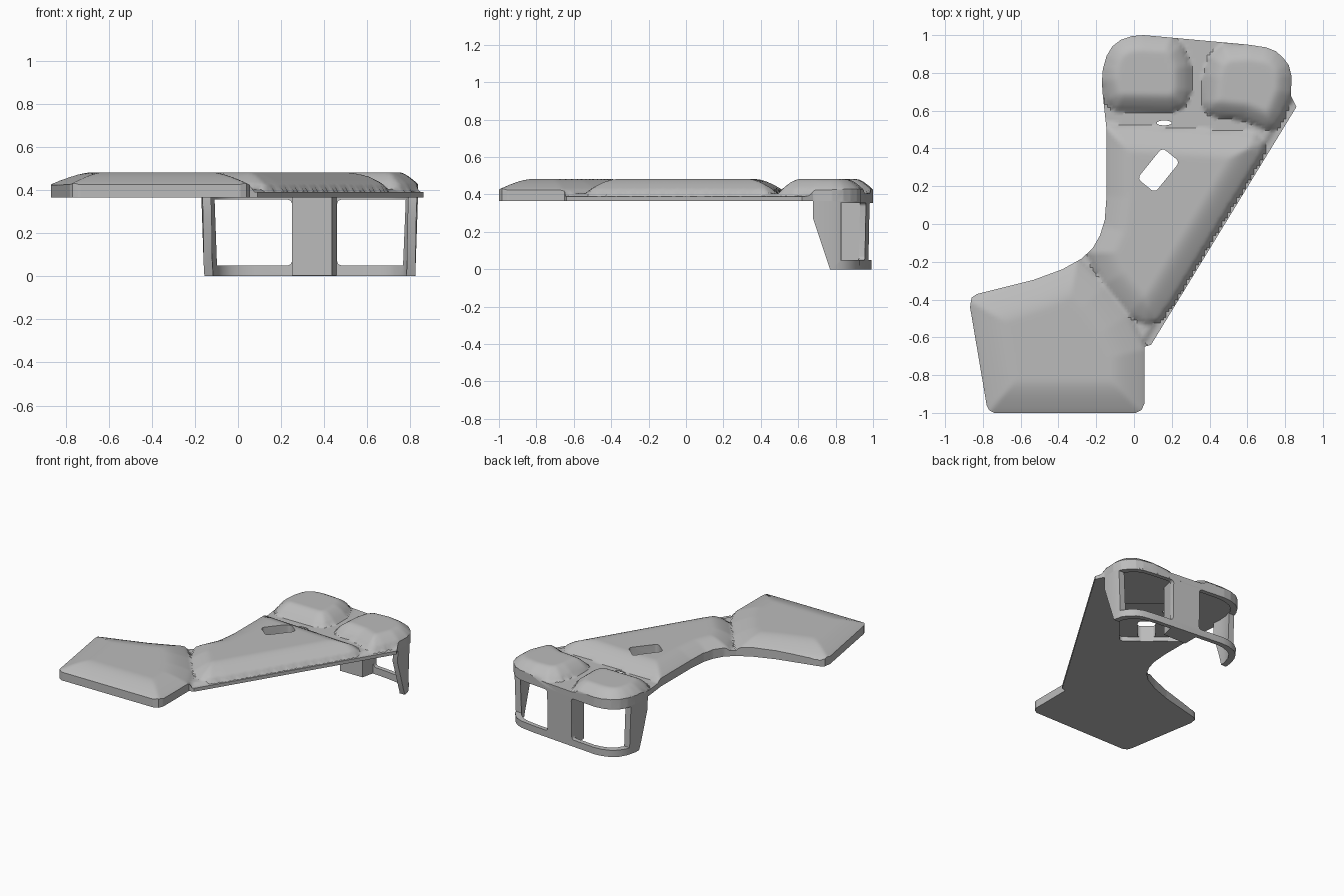
import bpy, bmesh, math
from mathutils import Vector

if "Cube" in bpy.data.objects:
    bpy.data.objects.remove(bpy.data.objects["Cube"], do_unlink=True)

grey = bpy.data.materials.new("plain grey")
grey.use_nodes = True
grey.diffuse_color = (0.5, 0.5, 0.5, 1)
grey.node_tree.nodes["Principled BSDF"].inputs["Base Color"].default_value = (0.5, 0.5, 0.5, 1)

BOTTOM, LIP, DECK, CROWN = 0.365, 0.39, 0.405, 0.482


def to_object(name, bm):
    bmesh.ops.recalc_face_normals(bm, faces=bm.faces)
    mesh = bpy.data.meshes.new(name)
    bm.to_mesh(mesh)
    bm.free()
    mesh.materials.append(grey)
    obj = bpy.data.objects.new(name, mesh)
    bpy.context.collection.objects.link(obj)
    return obj


def loft(name, low, high, z0, z1):
    """Closed solid between two outlines with equal point counts."""
    bm = bmesh.new()
    a = [bm.verts.new((x, y, z0)) for x, y in low]
    b = [bm.verts.new((x, y, z1)) for x, y in high]
    bm.faces.new(a)
    bm.faces.new(b)
    for i in range(len(a)):
        j = (i + 1) % len(a)
        bm.faces.new((a[i], a[j], b[j], b[i]))
    return to_object(name, bm)


def box(name, x0, x1, y0, y1, z0, z1):
    pts = [(x0, y0), (x1, y0), (x1, y1), (x0, y1)]
    return loft(name, pts, pts, z0, z1)


def round_edges(obj, axis, width):
    """Round the straight edges that run along one axis."""
    bm = bmesh.new()
    bm.from_mesh(obj.data)
    edges = [e for e in bm.edges
             if abs((e.verts[0].co - e.verts[1].co).normalized()[axis]) > 0.9]
    bmesh.ops.bevel(bm, geom=edges, offset=width, segments=4, profile=0.5, affect='EDGES')
    bm.to_mesh(obj.data)
    bm.free()
    return obj


def combine(obj, cutter, how):
    mod = obj.modifiers.new("cut", 'BOOLEAN')
    mod.operation, mod.object, mod.solver = how, cutter, 'EXACT'
    bpy.context.view_layer.objects.active = obj
    bpy.ops.object.modifier_apply(modifier=mod.name)
    bpy.data.objects.remove(cutter, do_unlink=True)


def smooth(obj):
    bpy.ops.object.select_all(action='DESELECT')
    obj.select_set(True)
    bpy.context.view_layer.objects.active = obj
    bpy.ops.object.shade_smooth_by_angle(angle=math.radians(35))


def inside_distance(p, poly):
    """Distance to the outline, zero for points outside it."""
    inside, best = False, 9.0
    for i, (ax, ay) in enumerate(poly):
        bx, by = poly[i - 1]
        dx, dy = bx - ax, by - ay
        t = max(0, min(1, ((p.x - ax) * dx + (p.y - ay) * dy) / (dx * dx + dy * dy)))
        best = min(best, math.hypot(p.x - ax - t * dx, p.y - ay - t * dy))
        if (ay > p.y) != (by > p.y) and p.x < ax + (p.y - ay) * dx / dy:
            inside = not inside
    return best if inside else 0.0


# Plan outline of the plate, split so the rear edge can serve the skirt too
rear = [(.83, .68), (.835, .78), (.82, .84), (.79, .88), (.75, .915), (.7, .935), (.6, .95),
        (.05, 1), (-.01, .995), (-.07, .975), (-.115, .94), (-.145, .89), (-.165, .82),
        (-.17, .75), (-.165, .68)]
outline = [(-.74, -1), (.01, -1), (.04, -.985), (.055, -.95), (.055, -.65), (.09, -.64),
           (.86, .62)] + rear + [
    (-.145, .5), (-.145, .15), (-.155, .02), (-.18, -.06), (-.22, -.13), (-.28, -.185),
    (-.38, -.24), (-.53, -.295), (-.83, -.37), (-.86, -.39), (-.868, -.44), (-.78, -.96), (-.768, -.985)]

# Cushions raised from the deck: outline and width of the rounded shoulder
cushions = [
    ([(-.89, -.39), (-.79, -1.02), (.07, -1.02), (.07, -.66), (-.02, -.48), (-.14, -.32),
      (-.3, -.17), (-.53, -.27)], .2),
    ([(-.16, .53), (-.16, .15), (-.18, 0), (-.25, -.15), (-.17, -.33), (-.03, -.49), (.06, -.53),
      (.13, -.52), (.2, -.42), (.68, .37), (.69, .43), (.64, .48)], .15),
    ([(-.1, .6), (.2, .595), (.27, .62), (.3, .7), (.3, .84), (.26, .95), (.2, 1.0)]
     + [(x - .01, y + .01) for x, y in rear[7:14]] + [(-.15, .65)], .1),
    ([(.36, .64), (.38, .59), (.44, .565), (.58, .55), (.7, .5), (.75, .51), (.79, .57)]
     + [(x + .01, y + .01) for x, y in rear[:7]] + [(.47, .95), (.4, .89), (.37, .79)], .1)]
lip_normal = Vector((-1.26, .77)).normalized()


def height(p):
    from_lip = (Vector((p.x, p.y)) - Vector((.09, -.64))).dot(lip_normal)
    t = max(0, min(1, (from_lip - .025) / .03))
    h = LIP + (DECK - LIP) * t * t * (3 - 2 * t)
    for poly, width in cushions:
        t = min(1, inside_distance(p, poly) / width)
        rise = 0.6 * math.sqrt(t * (2 - t)) + 0.4 * t * t * (3 - 2 * t)
        h = max(h, DECK + (CROWN - DECK) * rise if t > 0 else 0)
    return h


# Moulded plate with cushions, trimmed to the outline
bm = bmesh.new()
bmesh.ops.create_grid(bm, x_segments=120, y_segments=136, size=1)
for v in bm.verts:
    v.co = (v.co.x * .93, v.co.y * 1.05, BOTTOM)
top = bmesh.ops.extrude_face_region(bm, geom=bm.faces[:])["geom"]
for v in top:
    if isinstance(v, bmesh.types.BMVert):
        v.co.z = height(v.co)
plate = to_object("moulded_plate", bm)
combine(plate, loft("outline_cutter", outline, outline, .2, .7), 'INTERSECT')


def turned_cutter(name, centre, length, width, z0, z1):
    obj = box(name, -length / 2, length / 2, -width / 2, width / 2, z0, z1)
    round_edges(obj, 2, .025)
    obj.location = (*centre, 0)
    obj.rotation_euler.z = math.radians(51)
    bpy.context.view_layer.update()
    return obj


# Underside pocket, diagonal slot and small drain hole
combine(plate, turned_cutter("pocket_cutter", (.2, .42), .5, .42, .3, .397), 'DIFFERENCE')
combine(plate, turned_cutter("slot_cutter", (.13, .285), .21, .12, .3, .6), 'DIFFERENCE')
ring = [(.16 + .04 * math.cos(a * math.pi / 8), .535 + .013 * math.sin(a * math.pi / 8))
        for a in range(16)]
combine(plate, loft("drain_cutter", ring, ring, .3, .6), 'DIFFERENCE')
smooth(plate)


# Rear skirt: thin wall following the rear edge, tapering slightly downward
def scaled(points, sx, sy):
    return [(.33 + (x - .33) * sx, .68 + (y - .68) * sy) for x, y in points]


def wall(k):
    return scaled(rear, k, k) + scaled(rear, k - .08, k - .11)[::-1]


skirt = loft("rear_skirt", wall(.975), wall(1), 0, .37)
bm = bmesh.new()
bm.from_mesh(skirt.data)
cut = bmesh.ops.bisect_plane(bm, geom=bm.verts[:] + bm.edges[:] + bm.faces[:],
                             plane_co=(0, .77, 0), plane_no=(0, -.27, -.09), clear_outer=True)
bmesh.ops.holes_fill(bm, edges=[e for e in bm.edges if e.is_boundary])
bmesh.ops.recalc_face_normals(bm, faces=bm.faces)
bm.to_mesh(skirt.data)
bm.free()

# Wrap-around windows on both rear corners
for x0, x1, y0 in ((-.4, .25, .86), (.46, 1.1, .825)):
    window = round_edges(box("window_cutter", x0, x1, y0, 1.2, .05, .355), 1, .02)
    combine(skirt, window, 'DIFFERENCE')
smooth(skirt)

# Deep post between the windows
post = [(.25, .83), (.435, .83), (.46, .94), (.25, .955)]
smooth(loft("middle_post", post, post, .002, .37))
